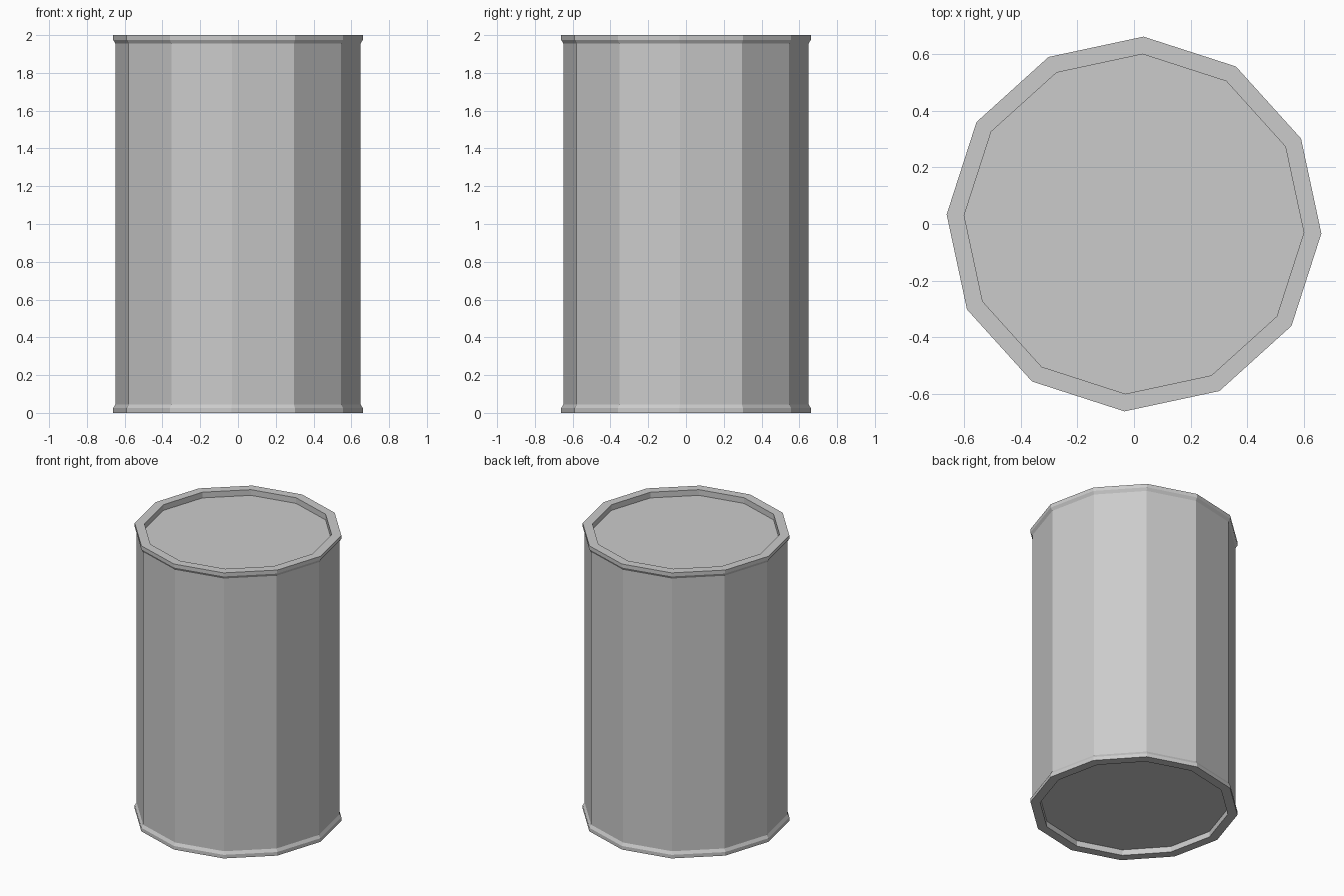
import bpy, bmesh, math

if "Cube" in bpy.data.objects:
    bpy.data.objects.remove(bpy.data.objects["Cube"])

SIDES = 12
OFFSET = math.radians(-2.9)

# Outline from bottom centre disc to top centre disc: (radius, z)
PROFILE = [
    (0.60, 0.04), (0.60, 0.0),                  # bottom recess
    (0.662, 0.0), (0.662, 0.025), (0.65, 0.045),  # bottom rim
    (0.65, 1.955), (0.662, 1.975), (0.662, 2.0),  # body and top rim
    (0.60, 2.0), (0.60, 1.96),                  # top recess
]


def ring(bm, radius, z):
    angles = [OFFSET + 2 * math.pi * i / SIDES for i in range(SIDES)]
    return [bm.verts.new((radius * math.cos(a), radius * math.sin(a), z)) for a in angles]


# Low-poly drum: twelve-sided lathe with recessed ends
bm = bmesh.new()
rings = [ring(bm, r, z) for r, z in PROFILE]
for lower, upper in zip(rings, rings[1:]):
    for i in range(SIDES):
        j = (i + 1) % SIDES
        bm.faces.new((lower[i], lower[j], upper[j], upper[i]))
bm.faces.new(rings[0][::-1])
bm.faces.new(rings[-1])
bmesh.ops.recalc_face_normals(bm, faces=bm.faces[:])

mesh = bpy.data.meshes.new("drum")
bm.to_mesh(mesh)
bm.free()
bpy.context.collection.objects.link(bpy.data.objects.new("drum", mesh))
